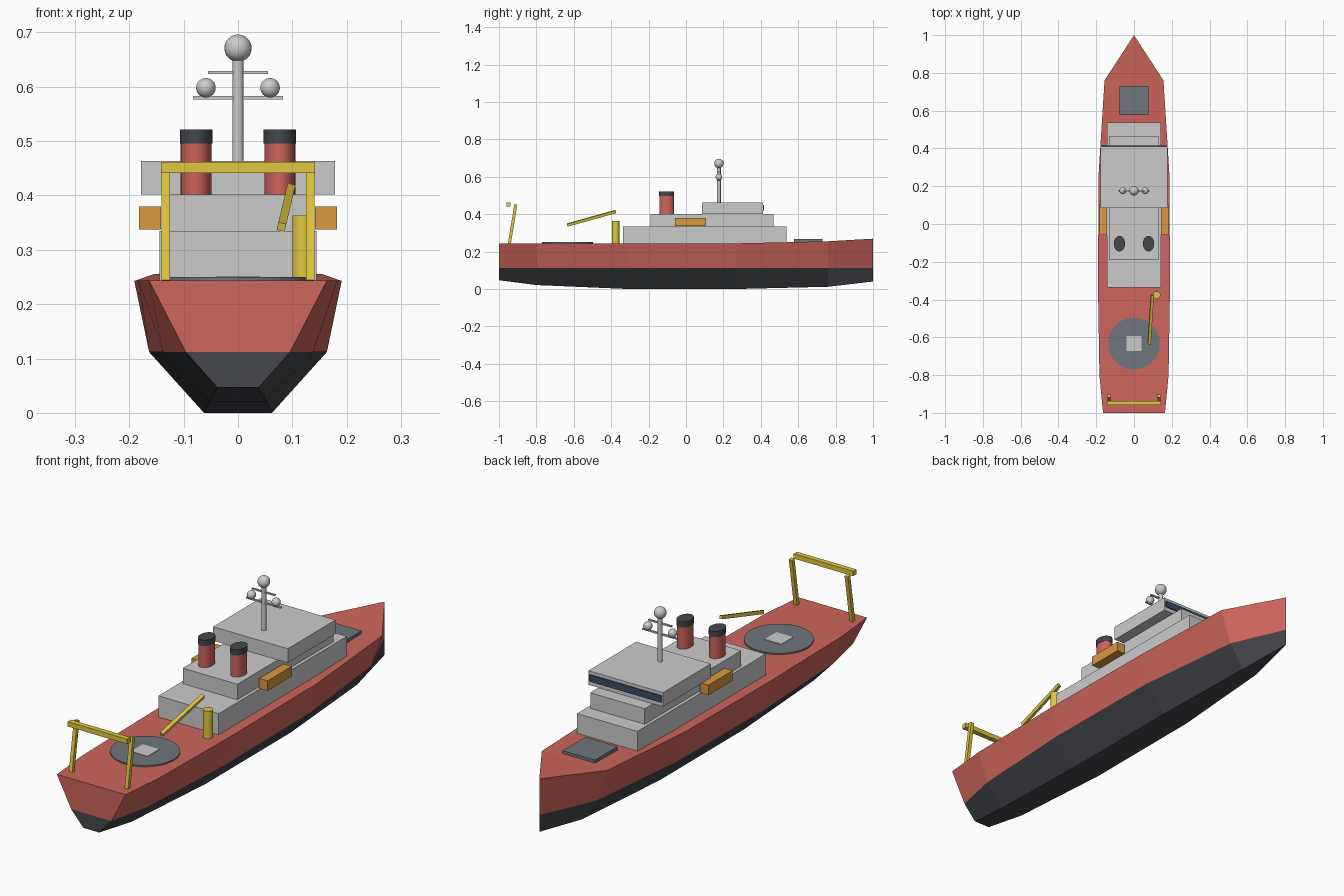
import bpy, bmesh, math
from mathutils import Vector

if "Cube" in bpy.data.objects:
    bpy.data.objects.remove(bpy.data.objects["Cube"])


def material(name, rgb):
    m = bpy.data.materials.new(name)
    m.diffuse_color = (*rgb, 1)
    m.use_nodes = True
    m.node_tree.nodes["Principled BSDF"].inputs["Base Color"].default_value = m.diffuse_color
    return m


RED = material("hull_red", (0.61, 0.13, 0.105))
DARK = material("dark_grey", (0.06, 0.064, 0.072))
PAD = material("deck_grey", (0.16, 0.18, 0.205))
YELLOW = material("yellow", (0.75, 0.58, 0.05))
ORANGE = material("orange", (0.70, 0.32, 0.05))
GLASS = material("glass_blue", (0.04, 0.075, 0.13))


def finish(name, bm, mats=(), smooth=False):
    bmesh.ops.recalc_face_normals(bm, faces=bm.faces)
    me = bpy.data.meshes.new(name)
    bm.to_mesh(me)
    bm.free()
    for m in mats:
        if m:
            me.materials.append(m)
    ob = bpy.data.objects.new(name, me)
    bpy.context.collection.objects.link(ob)
    if smooth:
        bpy.ops.object.select_all(action='DESELECT')
        ob.select_set(True)
        bpy.context.view_layer.objects.active = ob
        bpy.ops.object.shade_smooth_by_angle(angle=math.radians(35))
    return ob


def box(name, x, y, z, mat=None):
    """Box from (min, max) ranges on each axis."""
    bm = bmesh.new()
    bmesh.ops.create_cube(bm, size=1)
    for v in bm.verts:
        v.co = [r[0] + (c + 0.5) * (r[1] - r[0]) for c, r in zip(v.co, (x, y, z))]
    return finish(name, bm, [mat])


def cylinder(name, x, y, z, r, mat=None, ry=None, sides=32):
    bm = bmesh.new()
    bmesh.ops.create_cone(bm, cap_ends=True, segments=sides, radius1=1, radius2=1, depth=z[1] - z[0])
    for v in bm.verts:
        v.co = (x + v.co.x * r, y + v.co.y * (ry or r), v.co.z + (z[0] + z[1]) / 2)
    return finish(name, bm, [mat], True)


def sphere(name, loc, r):
    bm = bmesh.new()
    bmesh.ops.create_uvsphere(bm, u_segments=24, v_segments=16, radius=r)
    bmesh.ops.translate(bm, verts=bm.verts, vec=loc)
    return finish(name, bm, (), True)


def beam(name, a, b, w, mat):
    """Square bar between two points."""
    a, b = Vector(a), Vector(b)
    d = (b - a).normalized()
    side = d.cross(Vector((0, 1, 0))).normalized() * w / 2
    up = d.cross(side).normalized() * w / 2
    bm = bmesh.new()
    ends = [[bm.verts.new(p + s * side + t * up) for s, t in ((-1, -1), (1, -1), (1, 1), (-1, 1))]
            for p in (a, b)]
    for e in ends:
        bm.faces.new(e)
    for i in range(4):
        j = (i + 1) % 4
        bm.faces.new((ends[0][i], ends[0][j], ends[1][j], ends[1][i]))
    return finish(name, bm, [mat])


# hull stations: y, keel half width, keel z, chine half width, deck half width, deck z
WATERLINE = 0.112
stations = [
    (-1.00, 0.038, 0.047, 0.096, 0.164, 0.244),
    (-0.80, 0.052, 0.021, 0.138, 0.183, 0.244),
    (-0.31, 0.0625, 0.0, 0.1635, 0.191, 0.244),
    (0.27, 0.0625, 0.0, 0.158, 0.187, 0.244),
    (0.76, 0.036, 0.012, 0.106, 0.156, 0.255),
    (1.00, 0.0, 0.040, 0.0, 0.0, 0.269),
]
bm = bmesh.new()
rings = []
for y, kw, kz, cw, dw, dz in stations:
    half = [(kw, kz), (cw, WATERLINE), (dw, dz)]
    pts = half + [(-x, z) for x, z in reversed(half)]
    rings.append([bm.verts.new((x, y, z)) for x, z in pts])
mat_of = [1, 0, 0, 0, 1, 1]
for a, b in zip(rings, rings[1:]):
    for i in range(6):
        j = (i + 1) % 6
        bm.faces.new((a[i], a[j], b[j], b[i])).material_index = mat_of[i]
t = rings[0]
bm.faces.new((t[0], t[1], t[4], t[5])).material_index = 1
bm.faces.new((t[1], t[2], t[3], t[4])).material_index = 0
bmesh.ops.remove_doubles(bm, verts=bm.verts, dist=1e-5)
finish("hull", bm, [RED, DARK])

# superstructure
box("lower_deckhouse", (-0.144, 0.144), (-0.337, 0.537), (0.24, 0.335))
box("upper_deckhouse", (-0.13, 0.13), (-0.19, 0.467), (0.335, 0.402))
box("bridge", (-0.178, 0.178), (0.085, 0.411), (0.402, 0.463))
box("bridge_window", (-0.171, 0.171), (0.405, 0.416), (0.42, 0.449), GLASS)

# deck fittings
box("fore_hatch", (-0.077, 0.077), (0.577, 0.731), (0.243, 0.267), PAD)
cylinder("helipad", 0, -0.633, (0.24, 0.25), 0.137, PAD, sides=40)
box("helipad_mark", (-0.04, 0.04), (-0.673, -0.593), (0.248, 0.252))

# funnels, lifeboats and stern frame legs on both sides
for s, side in ((-1, "left"), (1, "right")):
    cylinder(f"funnel_{side}", s * 0.077, -0.104, (0.40, 0.498), 0.0285, RED, ry=0.039)
    cylinder(f"funnel_cap_{side}", s * 0.077, -0.104, (0.496, 0.521), 0.03, DARK, ry=0.041)
    box(f"lifeboat_{side}", sorted((s * 0.142, s * 0.182)), (-0.058, 0.107), (0.337, 0.38), ORANGE)
    beam(f"stern_frame_leg_{side}", (s * 0.133, -0.944, 0.243), (s * 0.133, -0.91, 0.452), 0.016, YELLOW)
    sphere(f"side_radome_{side}", (s * 0.059, 0.176, 0.598), 0.018)
box("stern_frame_beam", (-0.142, 0.142), (-0.959, -0.937), (0.441, 0.462), YELLOW)

# mast
cylinder("mast", 0, 0.176, (0.46, 0.65), 0.01, sides=16)
box("lower_yard", (-0.083, 0.083), (0.172, 0.18), (0.577, 0.583))
box("upper_yard", (-0.055, 0.055), (0.172, 0.18), (0.623, 0.629))
sphere("top_radome", (0, 0.176, 0.671), 0.025)

# crane
cylinder("crane_post", 0.12, -0.376, (0.24, 0.363), 0.02, YELLOW, sides=20)
beam("crane_boom", (0.097, -0.376, 0.414), (0.08, -0.635, 0.342), 0.015, YELLOW)
